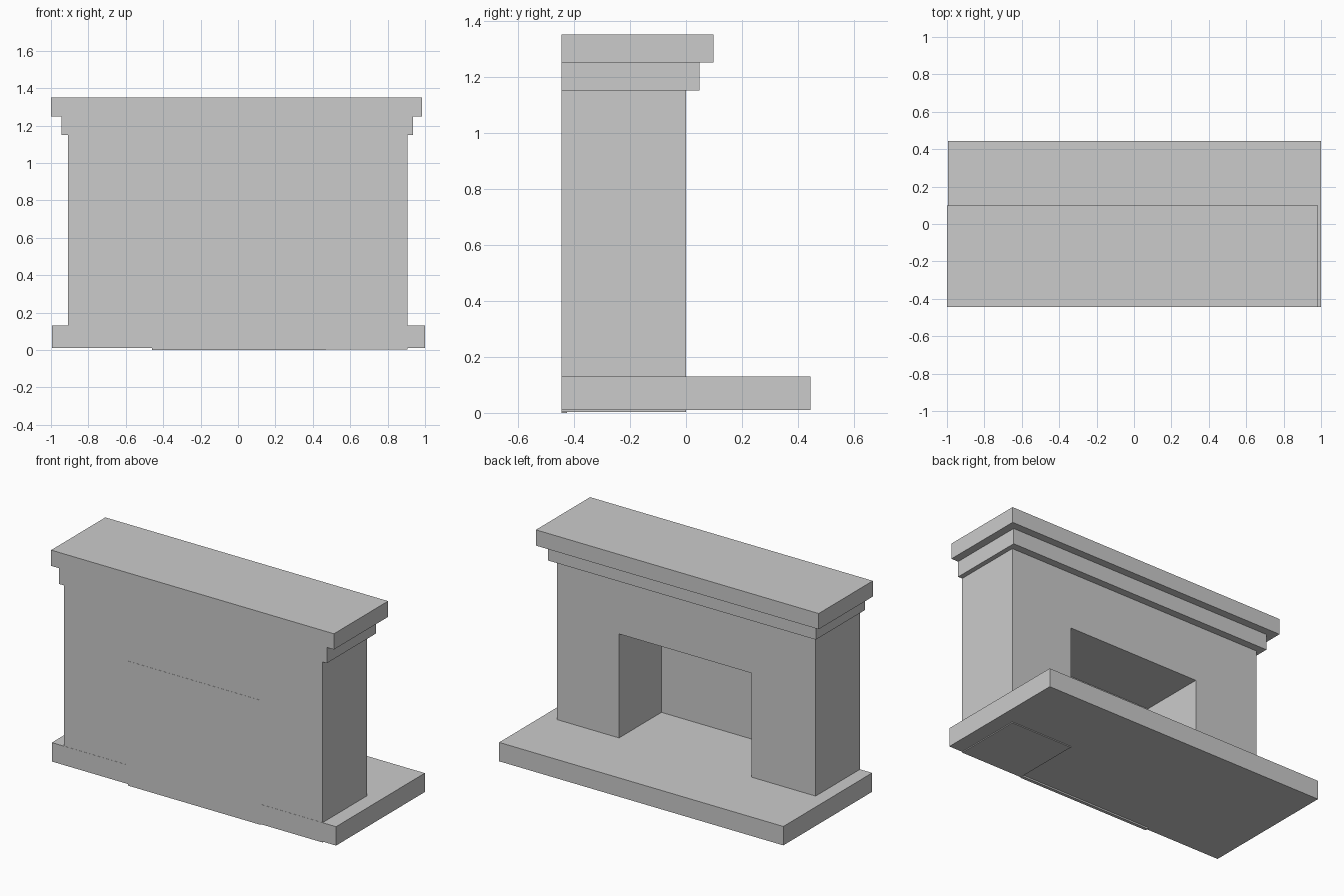
import bpy
import bmesh
from mathutils import Vector

if "Cube" in bpy.data.objects:
    bpy.data.objects.remove(bpy.data.objects["Cube"])


def box(name, x, y, z):
    """Axis-aligned box given as (min, max) ranges."""
    bm = bmesh.new()
    bmesh.ops.create_cube(bm, size=1)
    size = Vector((x[1] - x[0], y[1] - y[0], z[1] - z[0]))
    bmesh.ops.scale(bm, vec=size, verts=bm.verts)
    mesh = bpy.data.meshes.new(name)
    bm.to_mesh(mesh)
    bm.free()
    obj = bpy.data.objects.new(name, mesh)
    obj.location = (sum(x) / 2, sum(y) / 2, sum(z) / 2)
    bpy.context.collection.objects.link(obj)
    return obj


BACK = -0.445
OPEN_L, OPEN_R, OPEN_TOP = -0.46, 0.47, 0.79

# Hearth slab
box("hearth", (-0.995, 1.0), (BACK, 0.445), (0.01, 0.13))

# Surround: two legs and the lintel over the firebox
box("left_leg", (-0.91, OPEN_L), (BACK + 0.001, 0), (0.012, OPEN_TOP))
box("right_leg", (OPEN_R, 0.905), (BACK + 0.001, 0), (0.004, OPEN_TOP))
box("lintel", (-0.91, 0.905), (BACK + 0.001, 0), (OPEN_TOP, 1.15))

# Thin panel closing the back of the firebox
box("firebox_back", (OPEN_L, OPEN_R), (BACK, -0.425), (0, OPEN_TOP))

# Stepped mantel
box("mantel_moulding", (-0.945, 0.935), (BACK, 0.048), (1.15, 1.25))
box("mantel_shelf", (-1.0, 0.985), (BACK, 0.098), (1.25, 1.35))
